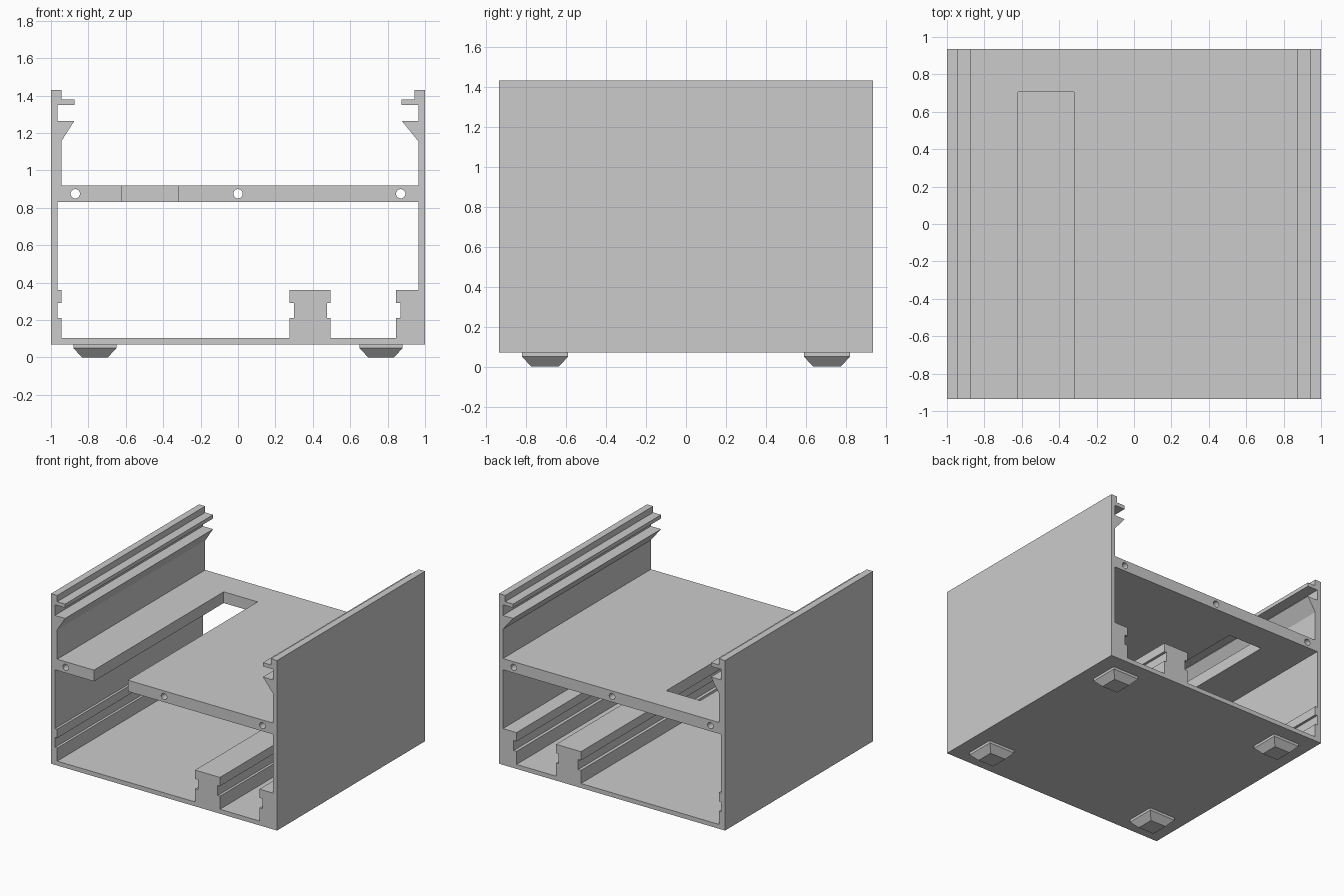
import bpy, bmesh, math
from mathutils import Matrix

cube = bpy.data.objects.get("Cube")
if cube:
    bpy.data.objects.remove(cube, do_unlink=True)

HALF_DEPTH = 0.935
FLOOR, SHELF_LOW, SHELF_TOP, TOP = 0.105, 0.83, 0.92, 1.43

grey = bpy.data.materials.new("plain grey")
grey.use_nodes = True
grey.diffuse_color = (0.6, 0.6, 0.6, 1)
grey.node_tree.nodes["Principled BSDF"].inputs["Base Color"].default_value = grey.diffuse_color


def add_object(name, bm):
    """Turn a bmesh into a linked object with the grey material."""
    bmesh.ops.recalc_face_normals(bm, faces=bm.faces)
    mesh = bpy.data.meshes.new(name)
    bm.to_mesh(mesh)
    bm.free()
    mesh.materials.append(grey)
    obj = bpy.data.objects.new(name, mesh)
    bpy.context.collection.objects.link(obj)
    return obj


def extrude_outlines(name, loops):
    """Fill nested x-z outlines and extrude them along the depth."""
    curve = bpy.data.curves.new(name + "_outline", "CURVE")
    curve.dimensions = "2D"
    curve.fill_mode = "BOTH"
    curve.extrude = HALF_DEPTH
    for loop in loops:
        spline = curve.splines.new("POLY")
        spline.points.add(len(loop) - 1)
        for point, (x, z) in zip(spline.points, loop):
            point.co = (x, z, 0, 1)
        spline.use_cyclic_u = True
    helper = bpy.data.objects.new(name + "_outline", curve)
    bpy.context.collection.objects.link(helper)
    evaluated = helper.evaluated_get(bpy.context.evaluated_depsgraph_get())
    mesh = bpy.data.meshes.new_from_object(evaluated)
    bm = bmesh.new()
    bm.from_mesh(mesh)
    bpy.data.objects.remove(helper, do_unlink=True)
    bpy.data.meshes.remove(mesh)
    bmesh.ops.remove_doubles(bm, verts=bm.verts, dist=0.0005)
    bm.transform(Matrix.Rotation(math.pi / 2, 4, "X"))
    return add_object(name, bm)


def lid_track(side, wall):
    """Lid groove and sloping catch, from the rim down to the shelf."""
    track = [(1, TOP), (0.945, TOP), (0.945, 1.38), (0.875, 1.38), (0.875, 1.35),
             (0.965, 1.35), (0.965, 1.265), (0.875, 1.265), (wall, 1.155), (wall, SHELF_TOP)]
    return [(side * x, z) for x, z in track]


def grooved_face(x, groove_x):
    """Vertical face with a card groove, from the floor upwards."""
    return [(x, FLOOR), (x, 0.21), (groove_x, 0.21), (groove_x, 0.29), (x, 0.29), (x, 0.36)]


def circle(cx, cz, r, n=24):
    return [(cx + r * math.cos(math.tau * i / n), cz + r * math.sin(math.tau * i / n))
            for i in range(n)]


# Case: walls, floor, shelf and rails as one extruded section
outer = ([(1, 0.07), (-1, 0.07)] + lid_track(-1, 0.945)
         + lid_track(1, 0.965)[::-1])
lower_bay = (grooved_face(-0.945, -0.965) + [(-0.965, 0.36), (-0.965, SHELF_LOW),
             (0.965, SHELF_LOW), (0.965, 0.36)]
             + grooved_face(0.845, 0.87)[::-1]
             + grooved_face(0.495, 0.475) + grooved_face(0.275, 0.30)[::-1])
screw_holes = [circle(x, 0.875, 0.025) for x in (-0.87, 0, 0.87)]
case = extrude_outlines("case", [outer, lower_bay] + screw_holes)

# Cable slot cut into the shelf, open at the front
bm = bmesh.new()
bmesh.ops.create_cube(bm, size=1)
bmesh.ops.scale(bm, vec=(0.30, 1.805, 0.2), verts=bm.verts)
bmesh.ops.translate(bm, vec=(-0.47, -0.1975, 0.875), verts=bm.verts)
cutter = add_object("slot_cutter", bm)
cutter.hide_render = True
cut = case.modifiers.new("cable_slot", "BOOLEAN")
cut.operation = "DIFFERENCE"
cut.solver = "EXACT"
cut.object = cutter
bpy.ops.object.select_all(action="DESELECT")
case.select_set(True)
bpy.context.view_layer.objects.active = case
bpy.ops.object.modifier_apply(modifier=cut.name)
bpy.data.objects.remove(cutter, do_unlink=True)
bpy.ops.object.shade_smooth_by_angle(angle=math.radians(30))


# Feet: square pads with a tapered underside
def foot(name, x, y):
    bm = bmesh.new()
    rings = []
    for half, z in ((0.115, 0.07), (0.115, 0.05), (0.069, 0)):
        rings.append([bm.verts.new((x + sx * half, y + sy * half, z))
                      for sx, sy in ((-1, -1), (1, -1), (1, 1), (-1, 1))])
    for upper, lower in zip(rings, rings[1:]):
        for i in range(4):
            j = (i + 1) % 4
            bm.faces.new((upper[i], upper[j], lower[j], lower[i]))
    bm.faces.new(rings[0])
    bm.faces.new(rings[-1])
    return add_object(name, bm)


for side, x in (("right", -0.765), ("left", 0.765)):
    for end, y in (("front", -0.705), ("back", 0.705)):
        foot(f"{end}_{side}_foot", x, y)
